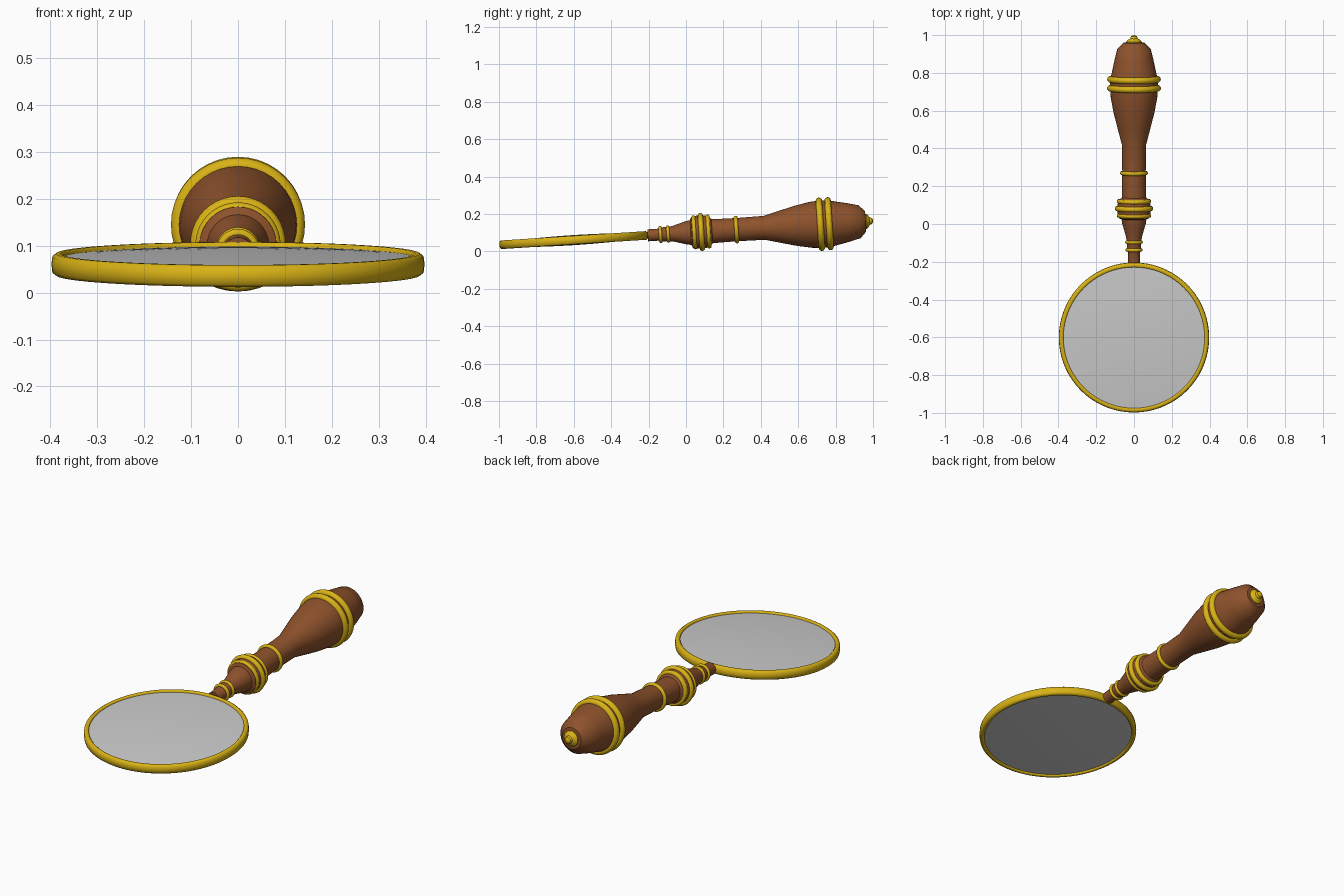
import bpy, bmesh, math
from mathutils import Matrix

if "Cube" in bpy.data.objects:
    bpy.data.objects.remove(bpy.data.objects["Cube"])

TILT = math.atan(0.0643)
BASE = Matrix.Translation((0, 0, 0.099)) @ Matrix.Rotation(TILT, 4, 'X')
ALONG = BASE @ Matrix.Rotation(-math.pi / 2, 4, 'X')      # local z runs up the handle
LENS = BASE @ Matrix.Translation((0, -0.602, 0))          # local z is the lens normal


def material(name, color):
    m = bpy.data.materials.new(name)
    m.diffuse_color = (*color, 1)
    m.use_nodes = True
    m.node_tree.nodes["Principled BSDF"].inputs["Base Color"].default_value = m.diffuse_color
    return m


wood = material("wood", (0.27, 0.085, 0.025))
brass = material("brass", (0.70, 0.45, 0.008))


def lathe(name, profile, matrix, mat=None, sides=40, closed=False, angle=35):
    """Spin (radius, height) points about local z."""
    bm = bmesh.new()
    rings = []
    for r, h in profile:
        if r < 1e-6:
            rings.append([bm.verts.new((0, 0, h))] * sides)
        else:
            rings.append([bm.verts.new((r * math.cos(a), r * math.sin(a), h))
                          for a in (2 * math.pi * i / sides for i in range(sides))])
    pairs = list(zip(rings, rings[1:]))
    if closed:
        pairs.append((rings[-1], rings[0]))
    for a, b in pairs:
        for i in range(sides):
            j = (i + 1) % sides
            bm.faces.new(list(dict.fromkeys((a[i], a[j], b[j], b[i]))))
    bmesh.ops.recalc_face_normals(bm, faces=bm.faces)
    me = bpy.data.meshes.new(name)
    bm.to_mesh(me)
    bm.free()
    ob = bpy.data.objects.new(name, me)
    bpy.context.collection.objects.link(ob)
    ob.matrix_world = matrix
    if mat:
        me.materials.append(mat)
    bpy.ops.object.select_all(action='DESELECT')
    ob.select_set(True)
    bpy.context.view_layer.objects.active = ob
    bpy.ops.object.shade_smooth_by_angle(angle=math.radians(angle))
    return ob


# Turned wooden handle
lathe("handle", [
    (0, -0.205), (0.032, -0.205), (0.032, -0.15), (0.038, -0.135), (0.038, -0.095),
    (0.042, -0.07), (0.053, -0.03), (0.062, 0.0), (0.066, 0.025), (0.082, 0.032),
    (0.088, 0.06), (0.088, 0.10), (0.082, 0.125), (0.064, 0.14),
    (0.062, 0.27), (0.064, 0.42), (0.085, 0.50), (0.108, 0.59), (0.123, 0.67),
    (0.127, 0.72), (0.126, 0.765), (0.118, 0.80), (0.103, 0.87), (0.088, 0.93),
    (0.055, 0.962), (0, 0.966)], ALONG, wood)

# Brass rings: position along the handle, outer radius, tube radius
RINGS = [(-0.137, 0.046, 0.009), (-0.096, 0.047, 0.009), (0.045, 0.091, 0.012),
         (0.082, 0.102, 0.014), (0.12, 0.091, 0.012), (0.27, 0.074, 0.011),
         (0.72, 0.143, 0.017), (0.767, 0.142, 0.017)]
for n, (t, r, w) in enumerate(RINGS, 1):
    tube = [(r - w + w * math.cos(a), t + w * math.sin(a))
            for a in (2 * math.pi * k / 12 for k in range(12))]
    lathe(f"handle_ring_{n}", tube, ALONG, brass, closed=True, angle=60)

# Brass end knob
lathe("end_knob", [(0, 0.955), (0.040, 0.955), (0.040, 0.968), (0.030, 0.978),
                   (0.020, 0.984), (0.016, 0.996), (0.008, 1.001), (0, 1.002)], ALONG, brass)

# Brass lens rim
lathe("lens_rim", [(0.374, -0.019), (0.378, -0.023), (0.388, -0.023), (0.396, -0.017),
                   (0.398, 0), (0.396, 0.017), (0.388, 0.023), (0.378, 0.023),
                   (0.374, 0.019)], LENS, brass, sides=72, closed=True, angle=50)

# Convex glass lens
R, EDGE, DOME = 0.377, 0.014, 0.013
half = [(R * k / 8, EDGE + DOME * (1 - (k / 8) ** 2)) for k in range(9)]
lathe("lens", half + [(r, -h) for r, h in reversed(half)], LENS, sides=72)
